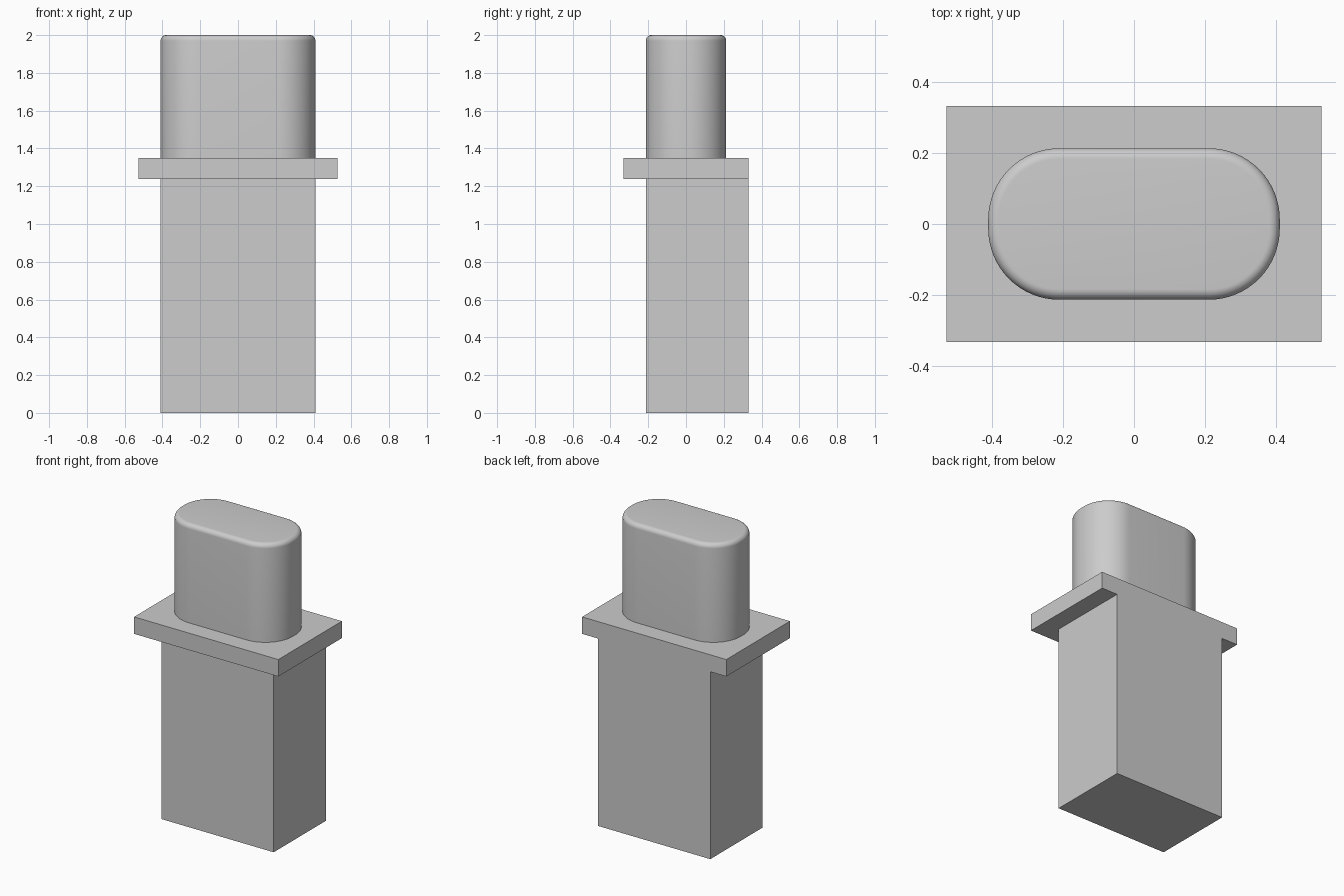
import bpy, bmesh, math

if "Cube" in bpy.data.objects:
    bpy.data.objects.remove(bpy.data.objects["Cube"])

grey = bpy.data.materials.new("plain grey")
grey.diffuse_color = (0.604, 0.604, 0.604, 1)
grey.use_nodes = True
grey.node_tree.nodes["Principled BSDF"].inputs["Base Color"].default_value = grey.diffuse_color


def finish(bm, name):
    bmesh.ops.recalc_face_normals(bm, faces=bm.faces)
    mesh = bpy.data.meshes.new(name)
    bm.to_mesh(mesh)
    bm.free()
    mesh.materials.append(grey)
    obj = bpy.data.objects.new(name, mesh)
    bpy.context.collection.objects.link(obj)
    return obj


def box(name, lo, hi):
    bm = bmesh.new()
    bmesh.ops.create_cube(bm, size=1)
    for v in bm.verts:
        v.co = [(a + b) / 2 + c * (b - a) for a, b, c in zip(lo, hi, v.co)]
    return finish(bm, name)


def rounded_outline(hx, hy, r, steps=16):
    """Rounded rectangle, counter-clockwise."""
    points = []
    for corner, (sx, sy) in enumerate([(1, 1), (-1, 1), (-1, -1), (1, -1)]):
        for i in range(steps + 1):
            a = math.pi / 2 * (corner + i / steps)
            points.append((sx * (hx - r) + r * math.cos(a),
                           sy * (hy - r) + r * math.sin(a)))
    return points


def rounded_post(name, hx, hy, r, z0, z1, fillet, steps=8):
    """Upright post with rounded corners and a filleted top rim."""
    bm = bmesh.new()
    levels = [(0, z0)]
    for i in range(steps + 1):
        a = math.pi / 2 * i / steps
        levels.append((fillet * (1 - math.cos(a)), z1 - fillet * (1 - math.sin(a))))
    rings = [[bm.verts.new((x, y, z)) for x, y in rounded_outline(hx - d, hy - d, r - d)]
             for d, z in levels]
    for low, high in zip(rings, rings[1:]):
        for i in range(len(low)):
            j = (i + 1) % len(low)
            bm.faces.new((low[i], low[j], high[j], high[i]))
    bm.faces.new(rings[-1])
    bm.faces.new(rings[0][::-1])
    obj = finish(bm, name)
    bpy.context.view_layer.objects.active = obj
    obj.select_set(True)
    bpy.ops.object.shade_smooth_by_angle(angle=math.radians(30))
    obj.select_set(False)
    return obj


# Lower block, flush with the back edge of the flange
box("lower_block", (-0.41, -0.213, 0), (0.41, 0.332, 1.238))
# Wide flange plate
box("flange", (-0.527, -0.332, 1.238), (0.527, 0.332, 1.35))
# Upper post with rounded ends and softened rim
rounded_post("upper_post", 0.41, 0.213, 0.2, 1.35, 2.0, 0.03)
